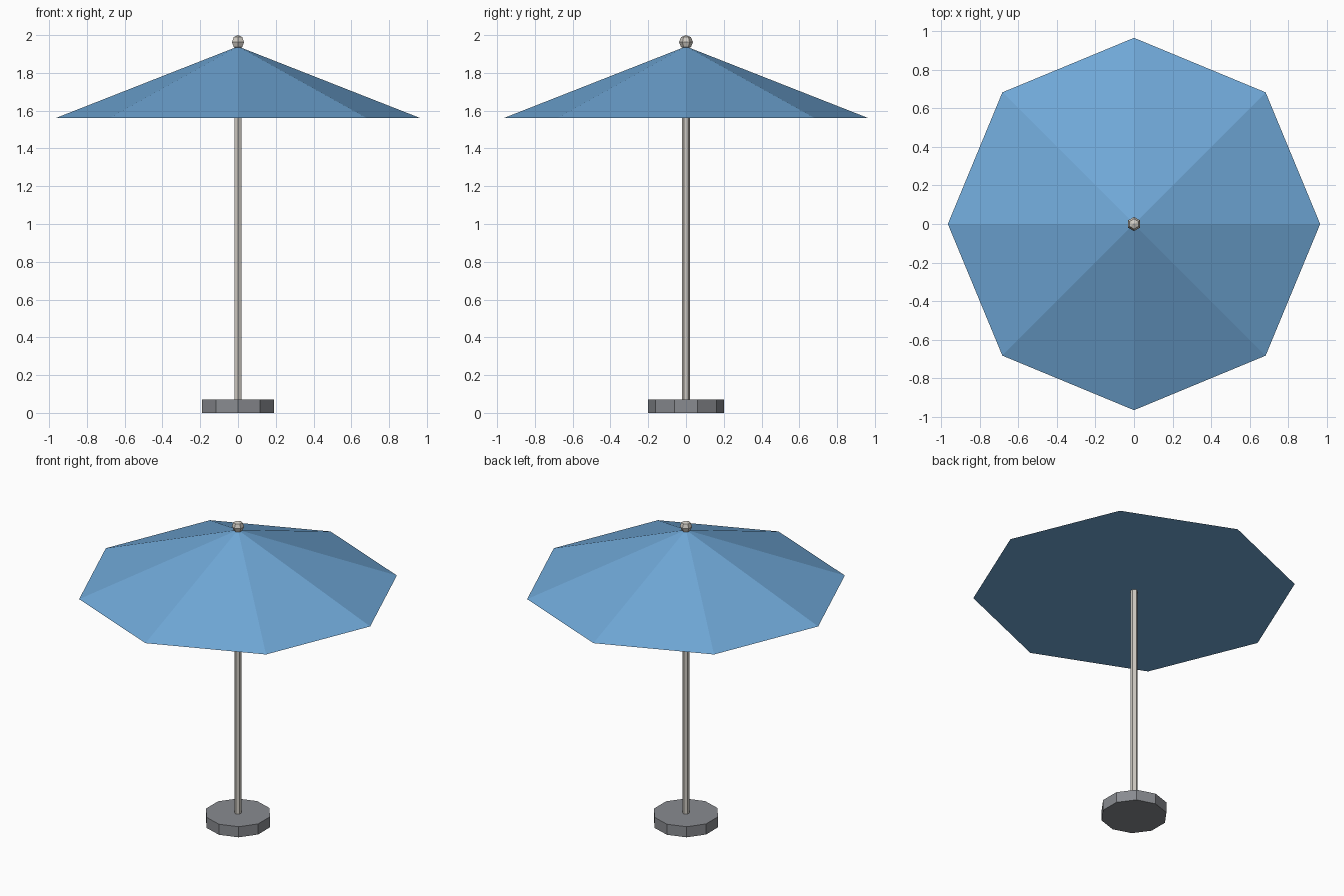
import bpy

cube = bpy.data.objects.get("Cube")
if cube:
    bpy.data.objects.remove(cube, do_unlink=True)


def material(name, rgb):
    mat = bpy.data.materials.new(name)
    mat.use_nodes = True
    mat.diffuse_color = (*rgb, 1)
    mat.node_tree.nodes["Principled BSDF"].inputs["Base Color"].default_value = (*rgb, 1)
    return mat


def finish(name, mat):
    obj = bpy.context.object
    obj.name = name
    obj.data.materials.append(mat)
    return obj


def frustum(name, mat, sides, radius, bottom, top, top_radius):
    """Upright faceted cylinder or cone with a corner on +y."""
    bpy.ops.mesh.primitive_cone_add(
        vertices=sides, radius1=radius, radius2=top_radius,
        depth=top - bottom, location=(0, 0, (bottom + top) / 2))
    return finish(name, mat)


blue = material("canopy blue", (0.16, 0.39, 0.68))
grey = material("base grey", (0.25, 0.26, 0.28))
metal = material("pale metal", (0.62, 0.59, 0.54))

# Weighted foot and pole
frustum("base", grey, 10, 0.2, 0, 0.07, 0.2)
frustum("pole", metal, 6, 0.022, 0.07, 1.9, 0.022)

# Eight-sided canopy, closed underneath
frustum("canopy", blue, 8, 0.967, 1.56, 1.94, 0)

# Faceted finial on the tip
bpy.ops.mesh.primitive_uv_sphere_add(
    segments=6, ring_count=4, radius=0.037, location=(0, 0, 1.963))
finish("finial", metal)
